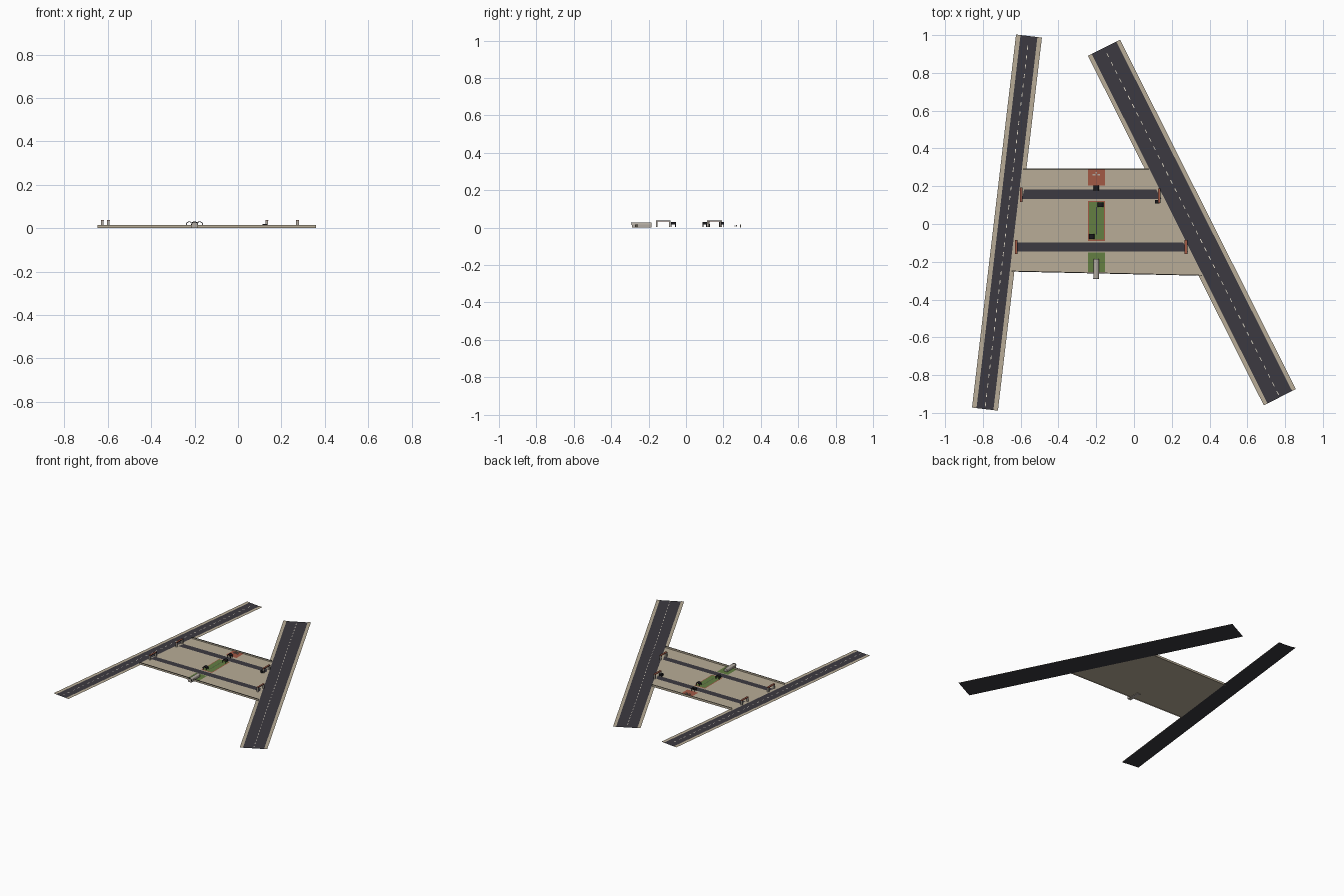
import bpy, bmesh, math
from mathutils import Vector

if "Cube" in bpy.data.objects:
    bpy.data.objects.remove(bpy.data.objects["Cube"], do_unlink=True)


def material(name, r, g, b):
    m = bpy.data.materials.new(name)
    m.use_nodes = True
    m.diffuse_color = (r, g, b, 1)
    m.node_tree.nodes["Principled BSDF"].inputs["Base Color"].default_value = (r, g, b, 1)
    return m


ASPHALT = material("asphalt", .045, .042, .052)
TAN = material("tan paving", .48, .415, .31)
CREAM = material("cream paint", .75, .7, .58)
GREEN = material("lawn green", .125, .21, .055)
BRICK = material("brick red", .36, .1, .06)
STONE = material("pale stone", .45, .41, .36)
BLACK = material("black metal", .01, .01, .012)


def mesh_object(name, bm, mat):
    bmesh.ops.recalc_face_normals(bm, faces=bm.faces)
    me = bpy.data.meshes.new(name)
    bm.to_mesh(me)
    bm.free()
    me.materials.append(mat)
    ob = bpy.data.objects.new(name, me)
    bpy.context.collection.objects.link(ob)
    return ob


def sheet(name, polygons, z, mat):
    """Flat upward-facing polygons at one height."""
    bm = bmesh.new()
    for poly in polygons:
        f = bm.faces.new([bm.verts.new((p[0], p[1], z)) for p in poly])
        f.normal_update()
        if f.normal.z < 0:
            f.normal_flip()
    me = bpy.data.meshes.new(name)
    bm.to_mesh(me)
    bm.free()
    me.materials.append(mat)
    ob = bpy.data.objects.new(name, me)
    bpy.context.collection.objects.link(ob)
    return ob


def rect(x0, x1, y0, y1):
    return [(x0, y0), (x1, y0), (x1, y1), (x0, y1)]


def prism(name, poly, z0, z1, mat):
    """Upright prism over a ground polygon."""
    bm = bmesh.new()
    base = bm.faces.new([bm.verts.new((p[0], p[1], z0)) for p in poly])
    top = bmesh.ops.extrude_face_region(bm, geom=[base])["geom"]
    bmesh.ops.translate(bm, vec=(0, 0, z1 - z0),
                        verts=[v for v in top if isinstance(v, bmesh.types.BMVert)])
    return mesh_object(name, bm, mat)


def vault(name, x, y0, y1, half, spring, rise, base, mat, thick=0):
    """Arched profile swept along y; a thickness makes it an open shell."""
    def arc(r, h, flip):
        pts = [(x + r * math.cos(math.pi * i / 8), spring + h * math.sin(math.pi * i / 8))
               for i in range(9)]
        pts = [(x + r, base)] + pts + [(x - r, base)]
        return pts[::-1] if flip else pts
    prof = arc(half, rise, False)
    if thick:
        prof += arc(half - thick, rise - thick, True)
    bm = bmesh.new()
    f = bm.faces.new([bm.verts.new((px, y0, pz)) for px, pz in prof])
    out = bmesh.ops.extrude_face_region(bm, geom=[f])["geom"]
    bmesh.ops.translate(bm, vec=(0, y1 - y0, 0),
                        verts=[v for v in out if isinstance(v, bmesh.types.BMVert)])
    return mesh_object(name, bm, mat)


# Two long roads: asphalt, sidewalk strips and dashed centre line
def road(name, start, end, width, walk):
    a, b = Vector(start), Vector(end)
    along = (b - a).normalized()
    side = Vector((along.y, -along.x))

    def strip(s0, s1, t0, t1):
        return [a + along * t + side * s for s, t in ((s0, t0), (s1, t0), (s1, t1), (s0, t1))]
    length, h = (b - a).length, width / 2
    sheet(name + "_asphalt", [strip(-h + .003, h - .003, 0, length)], 0, ASPHALT)
    sheet(name + "_sidewalks", [strip(-h, -h + walk, 0, length),
                                strip(h - walk, h, 0, length)], .002, TAN)
    step = .05
    dashes = [strip(-.002, .002, i * step + .015, i * step + .037)
              for i in range(int(length / step))]
    sheet(name + "_dashes", dashes, .0025, CREAM)


road("left_side_road".replace("left", "right"), (-.789, -.98), (-.556, .995), .138, .024)
road("left_side_road", (.772, -.917), (-.159, .933), .19, .022)

# Plaza between the roads, with low boundary walls front and back
front_l, front_r, back_r, back_l = (-.648, -.25), (.36, -.272), (.08, .29), (-.588, .29)
sheet("plaza", [[front_l, front_r, back_r, back_l]], .004, TAN)
for name, p, q in (("front_wall", front_l, front_r), ("back_wall", back_l, back_r)):
    t = .003
    prism(name, [p, q, (q[0], q[1] + t), (p[0], p[1] + t)], 0, .016, TAN)
    e = .002
    prism(name + "_rail", [(p[0], p[1] - e), (q[0], q[1] - e), q, p], .014, .016, BLACK)

# Cross streets with slanted right ends
sheet("back_cross_street", [[(-.592, .133), (.145, .133), (.118, .182), (-.582, .182)]],
      .0055, ASPHALT)
sheet("front_cross_street", [[(-.63, -.145), (.285, -.145), (.26, -.098), (-.625, -.098)]],
      .0055, ASPHALT)

# Central garden patches
X0, X1 = -.244, -.154
sheet("back_brick_court", [rect(X0, X1, .203, .288)], .006, BRICK)
sheet("middle_brick_border", [rect(X0, X1, -.09, .123)], .006, BRICK)
sheet("middle_lawn", [rect(X0 + .006, X1 - .006, -.083, .116)], .007, GREEN)
sheet("middle_lawn_path", [rect(-.2, -.197, -.055, .09)], .0075, ASPHALT)
sheet("front_lawn", [rect(X0, X1, -.255, -.15)], .006, GREEN)

# Small benches on the brick court
for i, x in enumerate((-.212, -.187)):
    prism("bench_%d" % (i + 1), rect(x - .007, x + .007, .258, .265), .006, .012, STONE)
prism("court_plinth", rect(-.205, -.195, .268, .274), .006, .013, STONE)

# Vaulted stone hall at the front
vault("front_hall", -.2, -.29, -.185, .014, .018, .01, 0, STONE)
vault("front_hall_arch", -.2, -.292, -.288, .016, .018, .012, .014, BLACK, .003)

# Three black arched canopies
for i, (x, y) in enumerate(((-.224, -.067), (-.177, .102), (-.2, .19))):
    vault("canopy_%d" % (i + 1), x, y - .013, y + .013, .015, .02, .011, .018, BLACK, .003)
    for sx in (-1, 1):
        for sy in (-1, 1):
            px, py = x + sx * .0125, y + sy * .011
            prism("canopy_%d_post" % (i + 1),
                  rect(px - .0015, px + .0015, py - .0015, py + .0015), .004, .019, BLACK)

# Portal gates at the ends of the cross streets
gates = ((-.598, .155), (.132, .15), (-.625, -.122), (.274, -.122))
for i, (x, y) in enumerate(gates):
    name = "gate_%d" % (i + 1)
    for s in (-1, 1):
        py = y + s * .034
        prism(name + "_post", rect(x - .006, x + .006, py - .004, py + .004), .004, .035, STONE)
    prism(name + "_beam", rect(x - .006, x + .006, y - .038, y + .038), .034, .039, BRICK)
    prism(name + "_beam_edge", rect(x + .006, x + .008, y - .038, y + .038), .035, .039, BLACK)
prism("gate_booth", rect(.112, .134, .108, .128), .004, .02, BLACK)
